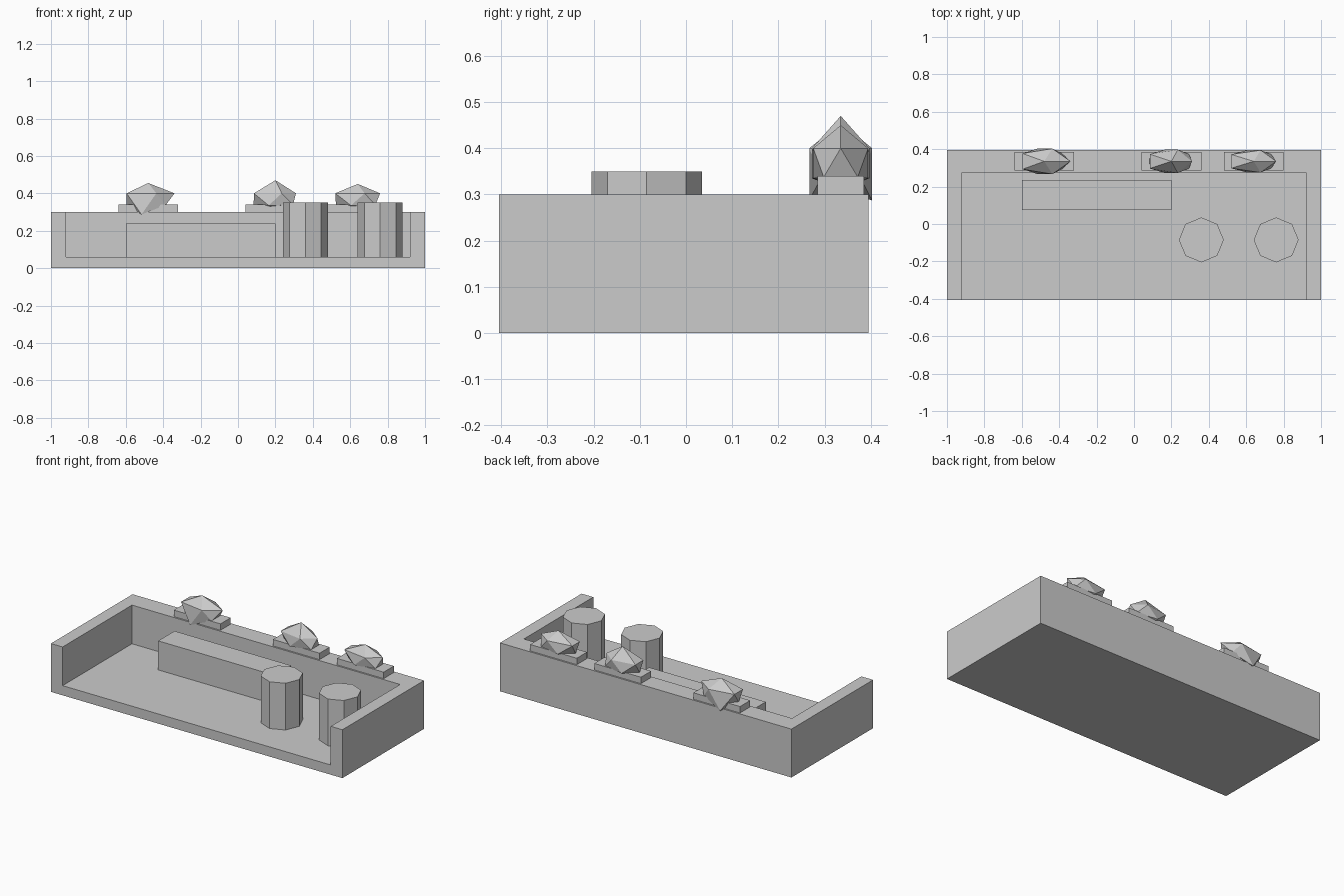
import bpy, bmesh
from mathutils import Vector

if "Cube" in bpy.data.objects:
    bpy.data.objects.remove(bpy.data.objects["Cube"], do_unlink=True)

stone = bpy.data.materials.new("plain_grey")
stone.use_nodes = True
GREY = (0.6, 0.6, 0.6, 1)
stone.diffuse_color = GREY
stone.node_tree.nodes["Principled BSDF"].inputs["Base Color"].default_value = GREY


def finish(name, bm):
    bmesh.ops.recalc_face_normals(bm, faces=bm.faces)
    mesh = bpy.data.meshes.new(name)
    bm.to_mesh(mesh)
    bm.free()
    mesh.materials.append(stone)
    obj = bpy.data.objects.new(name, mesh)
    bpy.context.collection.objects.link(obj)
    return obj


def box(name, low, high):
    low, high = Vector(low), Vector(high)
    bm = bmesh.new()
    bmesh.ops.create_cube(bm, size=1)
    bmesh.ops.scale(bm, vec=high - low, verts=bm.verts)
    bmesh.ops.translate(bm, vec=(low + high) / 2, verts=bm.verts)
    return finish(name, bm)


def pillar(name, x, y, radius, bottom, top):
    bm = bmesh.new()
    bmesh.ops.create_cone(bm, cap_ends=True, segments=8, radius1=radius,
                          radius2=radius, depth=top - bottom)
    bmesh.ops.translate(bm, vec=(x, y, (bottom + top) / 2), verts=bm.verts)
    return finish(name, bm)


def rock(name, x, left, right, top, depth, low):
    """Faceted boulder: separate left/right widths, peak height and low ring."""
    bm = bmesh.new()
    bmesh.ops.create_icosphere(bm, subdivisions=1, radius=1)
    for v in bm.verts:
        c = v.co.copy()
        if c.z > 0.9:
            z = top
        elif c.z > 0:
            z = 0.4
        elif abs(c.y) > 0.7:
            z = low
        else:
            z = 0.36 + 0.05 * c.z
        width = left if c.x < 0 else right
        if c.z < 0:
            width = 0.13
        v.co = (x + c.x * width, 0.335 + c.y * depth, z)
    return finish(name, bm)


# Open-fronted tray with a raised back and side walls
tray = box("tray", (-1, -0.405, 0), (1, 0.395, 0.3))
cutter = box("tray_cutter", (-0.92, -0.6, 0.06), (0.92, 0.275, 0.5))
cutter.hide_render = True
cut = tray.modifiers.new("hollow", "BOOLEAN")
cut.operation = "DIFFERENCE"
cut.solver = "EXACT"
cut.object = cutter
bpy.context.view_layer.objects.active = tray
bpy.ops.object.modifier_apply(modifier=cut.name)
bpy.data.objects.remove(cutter, do_unlink=True)

# Long block and pillars on the floor
box("long_block", (-0.6, 0.075, 0.06), (0.2, 0.235, 0.24))
for side, x in (("right", 0.36), ("left", 0.76)):
    pillar(side + "_pillar", x, -0.085, 0.12, 0.06, 0.35)

# Boulders on pads along the back wall
rocks = (
    ("right", -0.48, 0.16, 0.157, 0.455, 0.08, 0.287),
    ("middle", 0.20, 0.159, 0.123, 0.47, 0.073, 0.335),
    ("left", 0.64, 0.166, 0.134, 0.45, 0.07, 0.335),
)
for side, x, *shape in rocks:
    box(side + "_pad", (x - 0.16, 0.285, 0.3), (x + 0.16, 0.385, 0.34))
    rock(side + "_rock", x, *shape)
